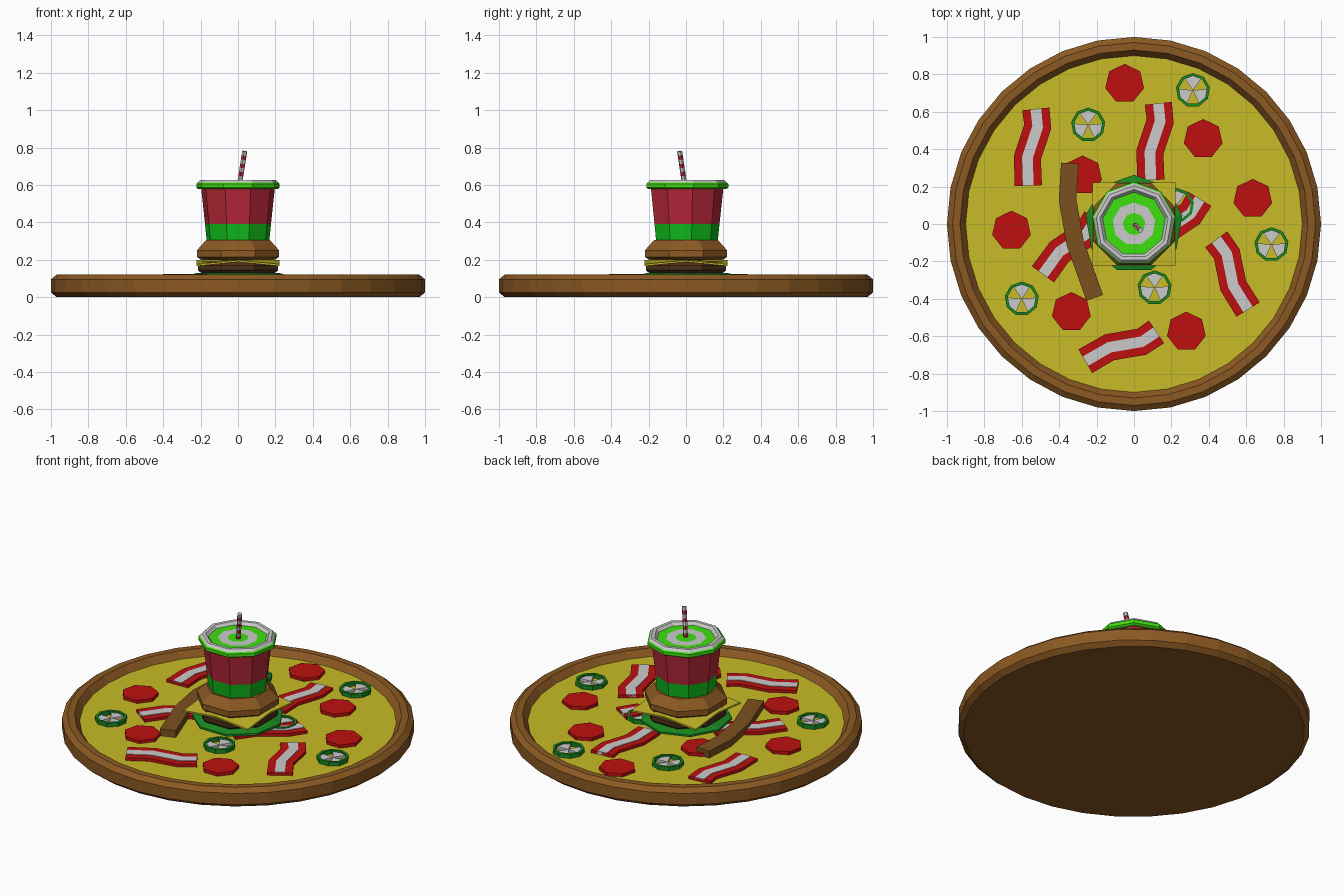
import bpy, bmesh, math
from mathutils import Matrix, Vector

if "Cube" in bpy.data.objects:
    bpy.data.objects.remove(bpy.data.objects["Cube"])

COLORS = {
    "crust": (.26, .10, .016), "base": (.12, .05, .012), "cheese": (.58, .5, .02),
    "red": (.52, .005, .005), "cup_red": (.47, .02, .04), "lid_green": (.05, .75, .005),
    "cup_green": (.005, .5, .01), "leaf": (.01, .25, .015), "patty": (.08, .03, .01),
    "fry": (.2, .08, .013),
}
MATS = {}
for key, c in COLORS.items():
    MATS[key] = bpy.data.materials.new(key)
    MATS[key].diffuse_color = (*c, 1)
MATS["grey"] = bpy.data.materials.new("grey")
MATS["grey"].diffuse_color = (.55, .55, .55, 1)


def finish(name, bm, mats, matrix=None):
    bmesh.ops.remove_doubles(bm, verts=bm.verts[:], dist=1e-5)
    bmesh.ops.recalc_face_normals(bm, faces=bm.faces[:])
    me = bpy.data.meshes.new(name)
    bm.to_mesh(me)
    bm.free()
    for m in mats:
        me.materials.append(MATS[m])
    ob = bpy.data.objects.new(name, me)
    bpy.context.collection.objects.link(ob)
    if matrix:
        ob.matrix_world = matrix
    return ob


def lathe(name, profile, n, colors, phase=0.0, matrix=None, closed=False):
    """Spin (r, z) points; colors is one name or one per profile segment."""
    segs = len(profile) if closed else len(profile) - 1
    if isinstance(colors, str):
        colors = [colors] * segs
    mats = list(dict.fromkeys(colors))
    bm = bmesh.new()
    rings = []
    for r, z in profile:
        if r == 0:
            rings.append([bm.verts.new((0, 0, z))] * n)
        else:
            a = [math.pi / 2 + phase + 2 * math.pi * i / n for i in range(n)]
            rings.append([bm.verts.new((r * math.cos(t), r * math.sin(t), z)) for t in a])
    for s in range(segs):
        p, q = rings[s], rings[(s + 1) % len(rings)]
        for i in range(n):
            j = (i + 1) % n
            f = bm.faces.new(list(dict.fromkeys((p[i], p[j], q[j], q[i]))))
            f.material_index = mats.index(colors[s])
    return finish(name, bm, mats, matrix)


def ribbon(name, pts, half, z0, z1, color, matrix=None):
    """Flat bar of rectangular section following a plan path."""
    bm = bmesh.new()
    pts = [Vector(p) for p in pts]
    rows = []
    for i, p in enumerate(pts):
        t = (pts[min(i + 1, len(pts) - 1)] - pts[max(i - 1, 0)]).normalized()
        o = Vector((-t.y, t.x)) * half
        rows.append([bm.verts.new((*(p + o * s), z)) for s, z in ((1, z0), (-1, z0), (-1, z1), (1, z1))])
    for a, b in zip(rows, rows[1:]):
        for k in range(4):
            bm.faces.new((a[k], a[(k + 1) % 4], b[(k + 1) % 4], b[k]))
    bm.faces.new(rows[0])
    bm.faces.new(rows[-1])
    return finish(name, bm, [color], matrix)


def place(x, y, deg=0, z=0):
    return Matrix.Translation((x, y, z)) @ Matrix.Rotation(math.radians(deg), 4, 'Z')


# Pizza crust with sunken cheese
Z = .08
lathe("pizza_base", [(0, 0), (.97, 0), (1, .025), (1, .095), (.97, .12), (.93, .12), (.90, Z), (0, Z)],
      32, ["crust"] * 6 + ["cheese"])

# Pepperoni slices
for x, y in [(-.05, .75), (.37, .455), (.635, .135), (.28, -.575), (-.335, -.47), (-.655, -.035), (-.275, .26)]:
    lathe("pepperoni", [(0, Z - .01), (.106, Z - .01), (.106, .1), (0, .1)], 7, "red", matrix=place(x, y))

# Pepper rings with three pale wedges
for x, y in [(.315, .715), (-.245, .53), (.735, -.11), (.11, -.34), (-.6, -.4), (.23, .1)]:
    lathe("pepper_ring", [(.092, Z - .01), (.092, .105), (.076, .105), (.076, Z - .01)], 9, "leaf",
          matrix=place(x, y), closed=True)
    bm = bmesh.new()
    for k in range(3):
        a = math.radians(90 + 120 * k)
        tri = [(0, 0)] + [(.078 * math.cos(a + d), .078 * math.sin(a + d)) for d in (-.62, 0, .62)]
        lo = bm.faces.new([bm.verts.new((u, v, Z - .005)) for u, v in tri])
        up = bmesh.ops.extrude_face_region(bm, geom=[lo])["geom"]
        bmesh.ops.translate(bm, vec=(0, 0, .02), verts=[g for g in up if isinstance(g, bmesh.types.BMVert)])
        if not lo.is_valid:
            continue
    finish("pepper_flesh", bm, ["grey"], place(x, y))

# Bacon strips: red with a pale stripe
WAVE = [(.02, .205), (.03, .11), (-.025, -.055), (-.02, -.205)]
for x, y, deg in [(-.545, .41, 0), (.11, .44, 0), (.525, -.27, 30), (-.07, -.655, -62),
                  (-.345, -.12, -38), (.21, -.015, -38)]:
    ribbon("bacon", WAVE, .073, Z - .01, .098, "red", place(x, y, deg))
    ribbon("bacon_fat", WAVE, .029, Z - .01, .101, "grey", place(x, y, deg))

# Curved brown strip lying beside the burger
ribbon("brown_strip", [(-.343, .325), (-.355, .13), (-.315, -.1), (-.21, -.395)], .047, Z - .01, .123, "fry")

# Burger layers
E = math.pi / 8
lathe("bottom_bun", [(0, Z - .01), (.19, Z - .01), (.215, .11), (0, .11)], 8, "crust", E)
lathe("lettuce", [(0, .1), (.22, .1), (.263, .105), (.263, .118), (.22, .13), (0, .13)], 9, "leaf")
lathe("patty", [(0, .125), (.215, .13), (.232, .145), (.232, .17), (.215, .19), (0, .19)], 8, "patty", E)
lathe("top_bun", [(0, .195), (.215, .2), (.238, .215), (.238, .25), (.185, .305), (0, .305)], 8, "crust", E)

# Cheese slice with drooping corners
bm = bmesh.new()
bmesh.ops.create_grid(bm, x_segments=2, y_segments=2, size=.222)
for v in bm.verts:
    v.co.z = .198 - .022 * (abs(v.co.x * v.co.y) > .01)
slice_ob = finish("cheese_slice", bm, ["cheese"])
mod = slice_ob.modifiers.new("thickness", 'SOLIDIFY')
mod.thickness = .01

# Drink cup, lid with coloured rings
lathe("cup", [(0, .3), (.17, .3), (.179, .39), (.2, .585), (0, .585)], 9,
      ["cup_green", "cup_green", "cup_red", "cup_red"])
lathe("lid", [(0, .578), (.215, .578), (.226, .585), (.226, .605), (.218, .612), (.205, .626), (.185, .626),
              (.17, .608), (.115, .608), (.06, .608), (0, .608)], 9,
      ["lid_green"] * 4 + ["grey"] * 3 + ["lid_green", "grey", "lid_green"])

# Striped leaning straw
d = Vector((.028, -.026, .175))
N = 8
lean = Matrix.Translation((.008, -.008, .605)) @ d.to_track_quat('Z', 'Y').to_matrix().to_4x4()
L = d.length
prof = [(0, 0)] + [(.014, L * i / N) for i in range(N + 1)] + [(0, L)]
lathe("straw", prof, 6, ["grey"] + [("cup_red", "grey")[i % 2] for i in range(N)] + ["grey"], matrix=lean)

for m in bpy.data.materials:
    if m.users and not m.is_grease_pencil:
        m.use_nodes = True
        m.node_tree.nodes["Principled BSDF"].inputs["Base Color"].default_value = m.diffuse_color
